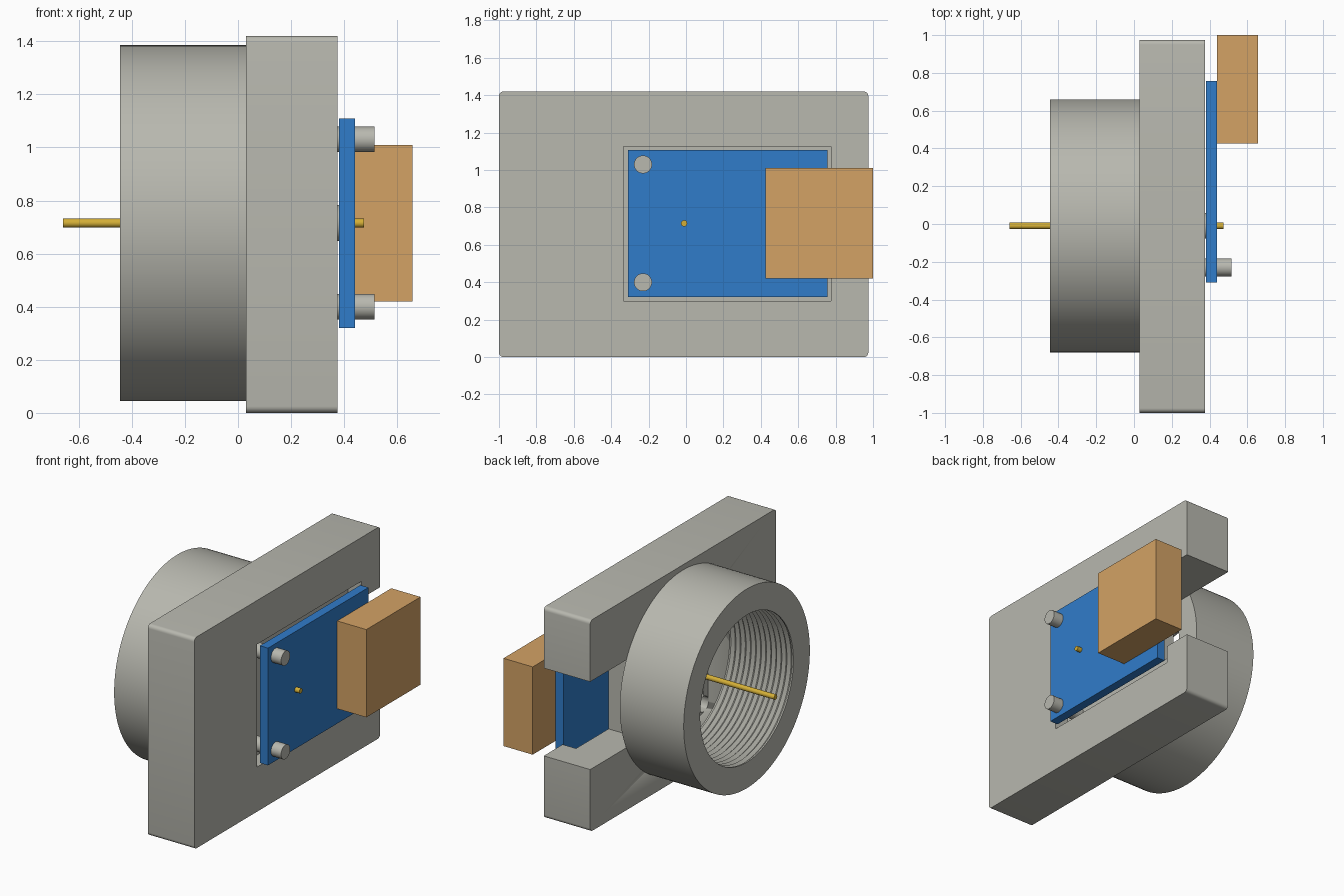
import bpy, bmesh, math
from mathutils import Matrix, Vector

default = bpy.data.objects.get("Cube")
if default:
    bpy.data.objects.remove(default, do_unlink=True)


def linear(c):
    c /= 255
    return c / 12.92 if c <= 0.04045 else ((c + 0.055) / 1.055) ** 2.4


def material(name, r, g, b):
    m = bpy.data.materials.new(name)
    m.use_nodes = True
    col = (linear(r), linear(g), linear(b), 1)
    m.diffuse_color = col
    m.node_tree.nodes["Principled BSDF"].inputs["Base Color"].default_value = col
    return m


GREY = material("warm grey metal", 184, 184, 175)
BLUE = material("board blue", 48, 124, 202)
TAN = material("connector tan", 211, 162, 101)
GOLD = material("gold", 212, 175, 55)

AXIS_Y, AXIS_Z = -0.01, 0.715      # centre line of the collar
BACK, FACE, FLOOR = 0.03, 0.375, 0.275  # plate back, plate front, pocket floor


def make(name, bm, mat, smooth=False):
    bmesh.ops.recalc_face_normals(bm, faces=bm.faces)
    mesh = bpy.data.meshes.new(name)
    bm.to_mesh(mesh)
    bm.free()
    mesh.materials.append(mat)
    ob = bpy.data.objects.new(name, mesh)
    bpy.context.collection.objects.link(ob)
    if smooth:
        activate(ob)
        bpy.ops.object.shade_smooth_by_angle(angle=math.radians(30))
    return ob


def activate(ob):
    bpy.ops.object.select_all(action='DESELECT')
    ob.select_set(True)
    bpy.context.view_layer.objects.active = ob


def box(name, x, y, z, mat, bevel=0):
    """Box from (min, max) ranges, optionally rounding the edges along x."""
    bm = bmesh.new()
    bmesh.ops.create_cube(bm, size=1)
    for v in bm.verts:
        v.co = [lo if c < 0 else hi for c, (lo, hi) in zip(v.co, (x, y, z))]
    if bevel:
        edges = [e for e in bm.edges
                 if abs(e.verts[0].co.x - e.verts[1].co.x) > 0.01]
        bmesh.ops.bevel(bm, geom=edges, offset=bevel, segments=5,
                        profile=0.5, affect='EDGES')
    return make(name, bm, mat, bevel > 0)


def rod(name, x0, x1, y, z, radius, mat, sides=32):
    """Cylinder lying along x."""
    bm = bmesh.new()
    place = (Matrix.Translation(((x0 + x1) / 2, y, z))
             @ Matrix.Rotation(math.pi / 2, 4, 'Y'))
    bmesh.ops.create_cone(bm, cap_ends=True, segments=sides, radius1=radius,
                          radius2=radius, depth=x1 - x0, matrix=place)
    return make(name, bm, mat, True)


def cut(target, cutter):
    cutter.hide_render = True
    mod = target.modifiers.new("cut", 'BOOLEAN')
    mod.operation, mod.solver, mod.object = 'DIFFERENCE', 'EXACT', cutter
    activate(target)
    bpy.ops.object.modifier_apply(modifier=mod.name)
    bpy.data.objects.remove(cutter, do_unlink=True)


# Mounting plate with board pocket, side slot and screw holes
plate = box("mounting_plate", (BACK, FACE), (-1, 0.975), (0, 1.42), GREY, 0.025)
cut(plate, box("pocket_cutter", (FLOOR, 0.5), (-0.335, 0.775), (0.3, 1.125), GREY))
cut(plate, box("slot_cutter", (-0.1, 0.5), (0.43, 1.1), (0.42, 1.01), GREY))
SCREWS = {"lower": 0.4, "upper": 1.03}
for z in SCREWS.values():
    cut(plate, rod("hole_cutter", -0.1, 0.5, -0.23, z, 0.052, GREY))

# Threaded collar, turned around the x axis
MOUTH, OUTER, BORE, DEPTH, TURNS = -0.445, 0.67, 0.495, 0.018, 12
profile = [(BACK, OUTER), (MOUTH, OUTER), (MOUTH, BORE)]
pitch = (BACK - MOUTH - 0.02) / TURNS
for i in range(TURNS):
    x = MOUTH + 0.01 + i * pitch
    profile += [(x, BORE), (x + pitch / 2, BORE + DEPTH)]
profile += [(BACK - 0.01, BORE), (BACK, BORE)]
bm = bmesh.new()
verts = [bm.verts.new((x, AXIS_Y, AXIS_Z + r)) for x, r in profile]
edges = [bm.edges.new((a, b)) for a, b in zip(verts, verts[1:] + verts[:1])]
bmesh.ops.spin(bm, geom=verts + edges, cent=Vector((0, AXIS_Y, AXIS_Z)),
               axis=Vector((1, 0, 0)), angle=math.tau, steps=128)
bmesh.ops.remove_doubles(bm, verts=bm.verts, dist=0.0002)
make("threaded_collar", bm, GREY, True)

# Circuit board, connector block and centre pin
box("circuit_board", (0.38, 0.44), (-0.31, 0.757), (0.32, 1.108), BLUE)
box("connector_block", (0.44, 0.657), (0.425, 1.0), (0.42, 1.01), TAN)
rod("centre_boss", FLOOR, 0.38, AXIS_Y, AXIS_Z, 0.068, GREY)
rod("centre_pin", -0.66, 0.475, AXIS_Y, AXIS_Z, 0.017, GOLD, 16)

# Screws holding the board
for side, z in SCREWS.items():
    rod(side + "_screw", 0.15, 0.515, -0.23, z, 0.048, GREY)
